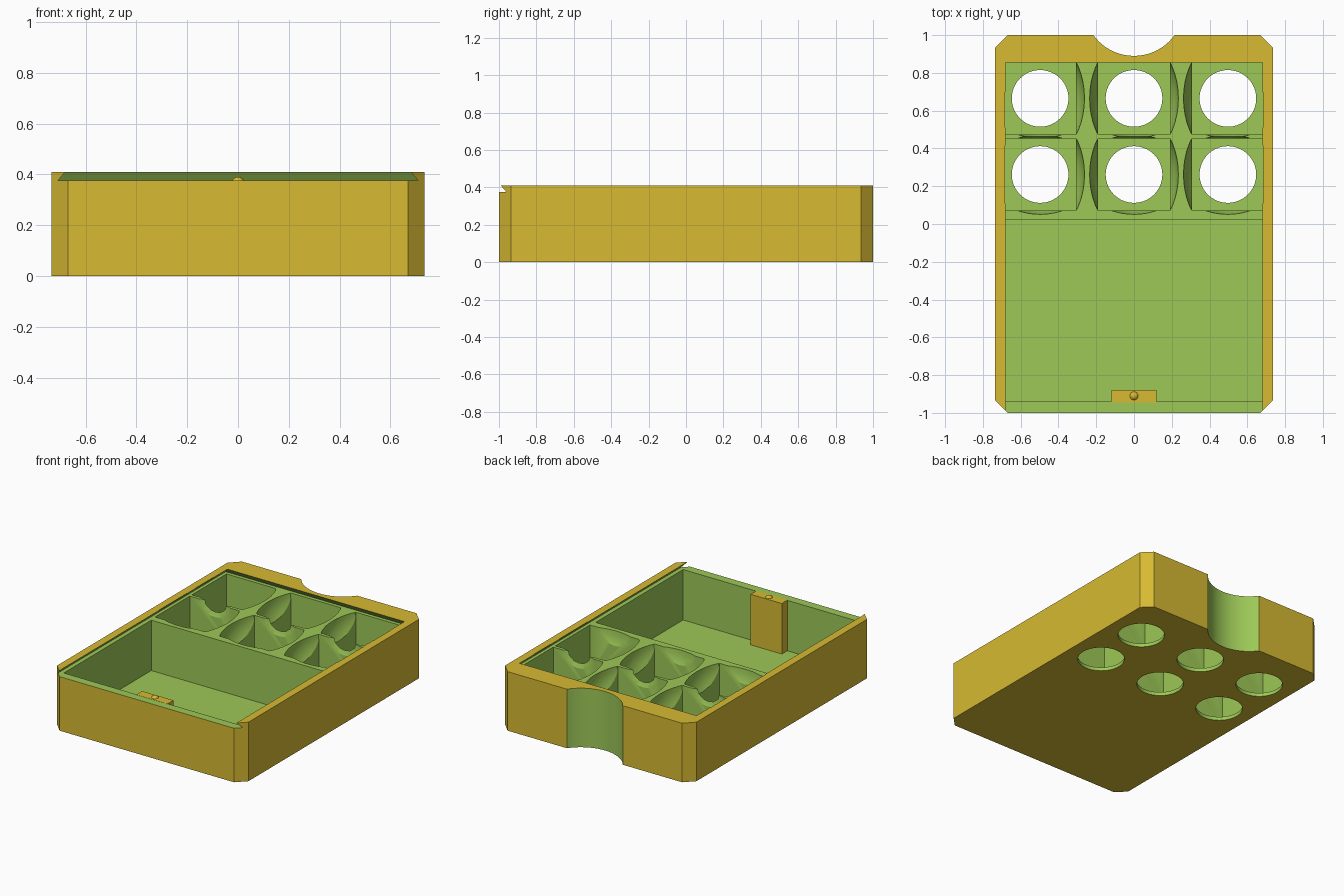
import bpy, bmesh, math
from mathutils import Vector, Matrix

if "Cube" in bpy.data.objects:
    bpy.data.objects.remove(bpy.data.objects["Cube"])


def material(name, rgb):
    m = bpy.data.materials.new(name)
    m.diffuse_color = (*rgb, 1)
    m.use_nodes = True
    m.node_tree.nodes["Principled BSDF"].inputs["Base Color"].default_value = m.diffuse_color
    return m


MATS = [material("mustard_yellow", (0.68, 0.49, 0.032)),
        material("leaf_green", (0.337, 0.578, 0.095))]


def make(name, bm, mat):
    bmesh.ops.recalc_face_normals(bm, faces=bm.faces)
    for f in bm.faces:
        f.material_index = mat
    me = bpy.data.meshes.new(name)
    bm.to_mesh(me)
    bm.free()
    for m in MATS:
        me.materials.append(m)
    ob = bpy.data.objects.new(name, me)
    bpy.context.collection.objects.link(ob)
    return ob


def loft(name, low, high, z0, z1, mat=1):
    """Prism between two matching outlines."""
    bm = bmesh.new()
    a = [bm.verts.new((x, y, z0)) for x, y in low]
    b = [bm.verts.new((x, y, z1)) for x, y in high]
    bm.faces.new(a)
    bm.faces.new(b)
    for i in range(len(a)):
        j = (i + 1) % len(a)
        bm.faces.new((a[i], a[j], b[j], b[i]))
    return make(name, bm, mat)


def rect(x0, x1, y0, y1):
    return [(x0, y0), (x1, y0), (x1, y1), (x0, y1)]


def block(name, x0, x1, y0, y1, z0, z1, mat=1):
    r = rect(x0, x1, y0, y1)
    return loft(name, r, r, z0, z1, mat)


def cylinder(name, x, y, r, z0, z1):
    n = 64
    c = [(x + r * math.cos(2 * math.pi * i / n),
          y + r * math.sin(2 * math.pi * i / n)) for i in range(n)]
    return loft(name, c, c, z0, z1)


def scoop(name, centre, radii, clips):
    """Ellipsoid trimmed flat by (point, outward normal) planes."""
    bm = bmesh.new()
    bmesh.ops.create_uvsphere(bm, u_segments=48, v_segments=24, radius=1,
                              matrix=Matrix.Translation(centre) @ Matrix.Diagonal((*radii, 1)))
    for co, no in clips:
        res = bmesh.ops.bisect_plane(bm, geom=bm.verts[:] + bm.edges[:] + bm.faces[:],
                                     plane_co=Vector(co), plane_no=Vector(no),
                                     clear_outer=True)
        edges = [e for e in res["geom_cut"] if isinstance(e, bmesh.types.BMEdge)]
        if edges:
            bmesh.ops.holes_fill(bm, edges=edges, sides=0)
    return make(name, bm, 1)


def cut(target, cutter):
    mod = target.modifiers.new("cut", 'BOOLEAN')
    mod.operation = 'DIFFERENCE'
    mod.solver = 'EXACT'
    mod.object = cutter
    bpy.context.view_layer.objects.active = target
    bpy.ops.object.modifier_apply(modifier=mod.name)
    bpy.data.objects.remove(cutter, do_unlink=True)


H, SLOT, FLOOR = 0.41, 0.375, 0.025
W, C = 0.735, 0.065

# Outer tray with chamfered corners
outline = [(-W, -1 + C), (-W + C, -1), (W - C, -1), (W, -1 + C),
           (W, 1 - C), (W - C, 1), (-W + C, 1), (-W, 1 - C)]
tray = loft("tray", outline, outline, 0, H, 0)

# Dovetail slot for a sliding lid, open at the front
top = H + 0.01
k = 0.03 / (H - SLOT) * (top - SLOT)
cut(tray, loft("slot_cutter", rect(-0.71, 0.71, -1.1, 0.88),
               rect(-0.71 + k, 0.71 - k, -1.1, 0.88 - 0.025 * k / 0.03), SLOT, top))

# Finger notch in the back and the large front compartment
cut(tray, cylinder("notch_cutter", 0, 1.155, 0.265, -0.1, 0.6))
cut(tray, block("bay_cutter", -0.68, 0.68, -0.94, 0.02, FLOOR, SLOT + 0.015))

# Six small cells, each with a round hole through the floor
cells = [(x, y) for x in (-0.497, 0, 0.497) for y in (0.262, 0.665)]
for x, y in cells:
    cut(tray, block("cell_cutter", x - 0.19, x + 0.19, y - 0.19, y + 0.19,
                    FLOOR, SLOT + 0.015))
    cut(tray, cylinder("hole_cutter", x, y, 0.15, -0.1, 0.1))

# Scooped edges on the dividers, leaving the outer walls whole
for x, y in cells:
    clips = [((x, y - 0.186, 0), (0, -1, 0)), ((x, y + 0.186, 0), (0, 1, 0)),
             ((-0.5, 0, 0), (-1, 0, 0)), ((0.5, 0, 0), (1, 0, 0))]
    cut(tray, scoop("side_scoop", (x, y, SLOT), (0.235, 0.33, 0.22), clips))
    clips = [((x - 0.186, y, 0), (-1, 0, 0)), ((x + 0.186, y, 0), (1, 0, 0)),
             ((0, 0.7, 0), (0, 1, 0))]
    cut(tray, scoop("end_scoop", (x, y, SLOT), (0.28, 0.211, 0.22), clips))

# Latch post with a small round catch on top
block("latch_post", -0.12, 0.12, -0.945, -0.88, FLOOR - 0.005, SLOT + 0.001, 0)
bm = bmesh.new()
bmesh.ops.create_uvsphere(bm, u_segments=24, v_segments=12, radius=0.025,
                          matrix=Matrix.Translation((0, -0.91, SLOT - 0.01)))
catch = make("latch_catch", bm, 0)

# Smooth the round parts, keep sharp edges
for ob in (tray, catch):
    bpy.ops.object.select_all(action='DESELECT')
    ob.select_set(True)
    bpy.context.view_layer.objects.active = ob
    bpy.ops.object.shade_smooth_by_angle(angle=math.radians(25))
